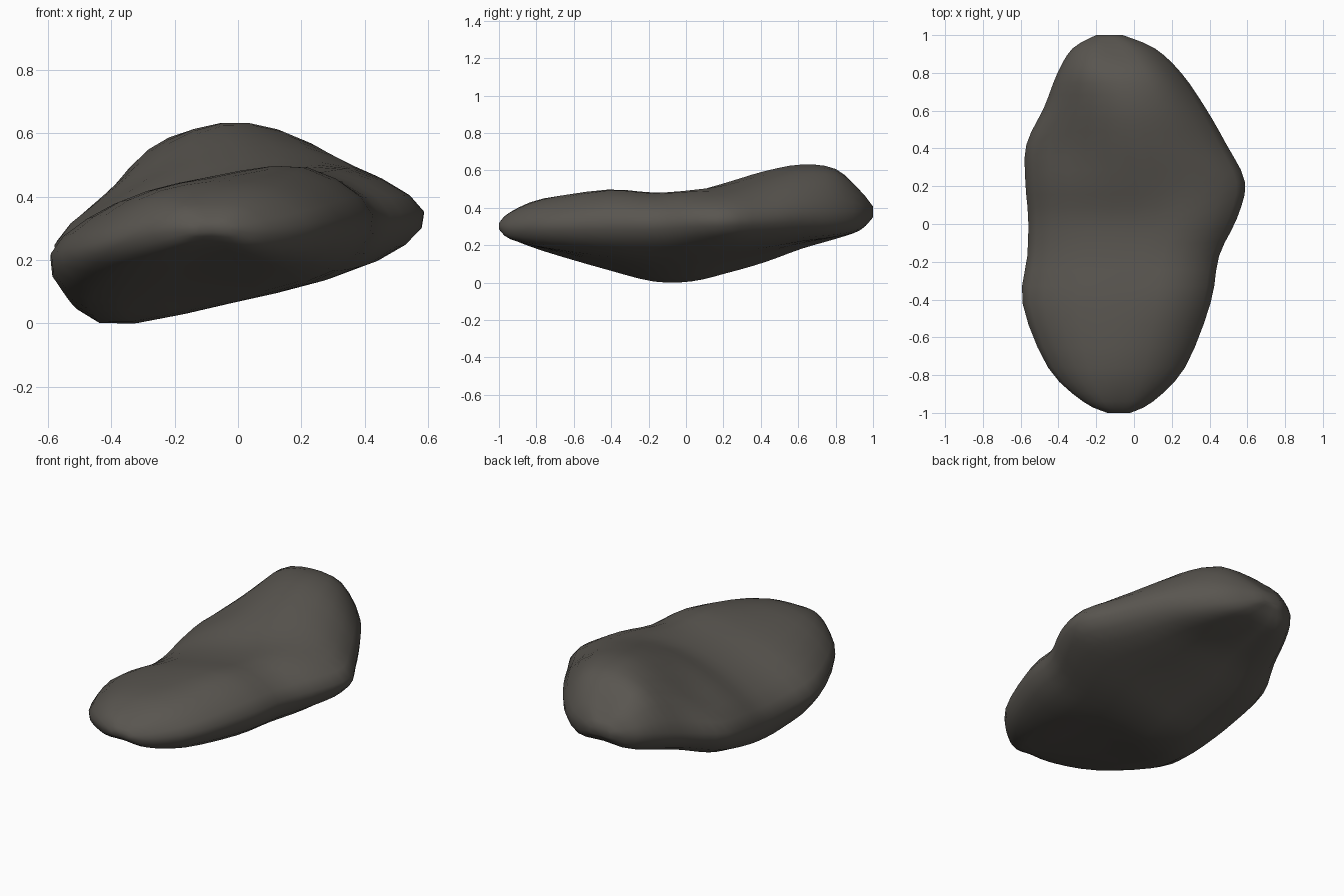
import bpy, bmesh

if "Cube" in bpy.data.objects:
    bpy.data.objects.remove(bpy.data.objects["Cube"])

# Stations along the rock: y, left x, right x, left rim z, right rim z,
# top z at left / middle / right, underside z at left / right
STATIONS = [
    (-1.00, -.14, -.02, .30, .30, .315, .315, .315, .285, .285),
    (-.94, -.27, .10, .30, .30, .365, .375, .365, .24, .235),
    (-.76, -.455, .27, .25, .32, .39, .445, .43, .17, .20),
    (-.42, -.59, .405, .22, .34, .375, .46, .49, .07, .17),
    (-.17, -.565, .45, .19, .34, .35, .445, .475, .005, .165),
    (.03, -.56, .545, .19, .35, .36, .465, .485, .005, .185),
    (.22, -.575, .588, .22, .35, .405, .53, .495, .05, .205),
    (.42, -.57, .49, .26, .36, .425, .59, .54, .11, .215),
    (.62, -.475, .375, .31, .38, .51, .63, .575, .185, .24),
    (.80, -.405, .25, .36, .38, .55, .605, .57, .24, .255),
    (.93, -.325, .11, .38, .38, .48, .49, .48, .285, .285),
    (1.00, -.20, -.06, .38, .38, .40, .405, .40, .35, .35),
]
STEPS = 3


def spline(a, b, c, d, t):
    """Catmull-Rom blend of four equal-length tuples."""
    return tuple(0.5 * (2 * q + (r - p) * t + (2 * p - 5 * q + 4 * r - s) * t * t
                        + (3 * q - p - 3 * r + s) * t ** 3)
                 for p, q, r, s in zip(a, b, c, d))


def section(st):
    """Smooth closed ring for one station."""
    y, xl, xr, zl, zr, t1, t2, t3, b1, b3 = st
    at = lambda f: xl + (xr - xl) * f
    pts = [(xl, zl), (at(.2), t1), (at(.5), t2), (at(.8), t3),
           (xr, zr), (at(.88), b3), (at(.5), b1 * .65 + b3 * .35), (at(.12), b1)]
    n = len(pts)
    ring = []
    for i in range(n):
        for k in range(STEPS):
            x, z = spline(pts[i - 1], pts[i], pts[(i + 1) % n], pts[(i + 2) % n], k / STEPS)
            ring.append((min(max(x, xl), xr), y, z))
    return ring


# Interpolate stations lengthwise
rings = []
last = len(STATIONS) - 1
for i in range(last):
    four = [STATIONS[min(max(i + o, 0), last)] for o in (-1, 0, 1, 2)]
    rings += [section(spline(*four, k / STEPS)) for k in range(STEPS)]
rings.append(section(STATIONS[-1]))
floor = min(p[2] for r in rings for p in r)

# Skin the rings and close both ends
bm = bmesh.new()
loops = [[bm.verts.new((x, y, z - floor)) for x, y, z in r] for r in rings]
for a, b in zip(loops, loops[1:]):
    for i in range(len(a)):
        j = (i + 1) % len(a)
        bm.faces.new((a[i], a[j], b[j], b[i]))
bm.faces.new(loops[0])
bm.faces.new(loops[-1])
bmesh.ops.recalc_face_normals(bm, faces=bm.faces)
for f in bm.faces:
    f.smooth = True

mesh = bpy.data.meshes.new("rock")
bm.to_mesh(mesh)
bm.free()
rock = bpy.data.objects.new("rock", mesh)
bpy.context.collection.objects.link(rock)

# Dark warm grey stone
stone = bpy.data.materials.new("dark stone")
stone.diffuse_color = (0.10, 0.092, 0.08, 1)
stone.use_nodes = True
stone.node_tree.nodes["Principled BSDF"].inputs["Base Color"].default_value = stone.diffuse_color
mesh.materials.append(stone)
